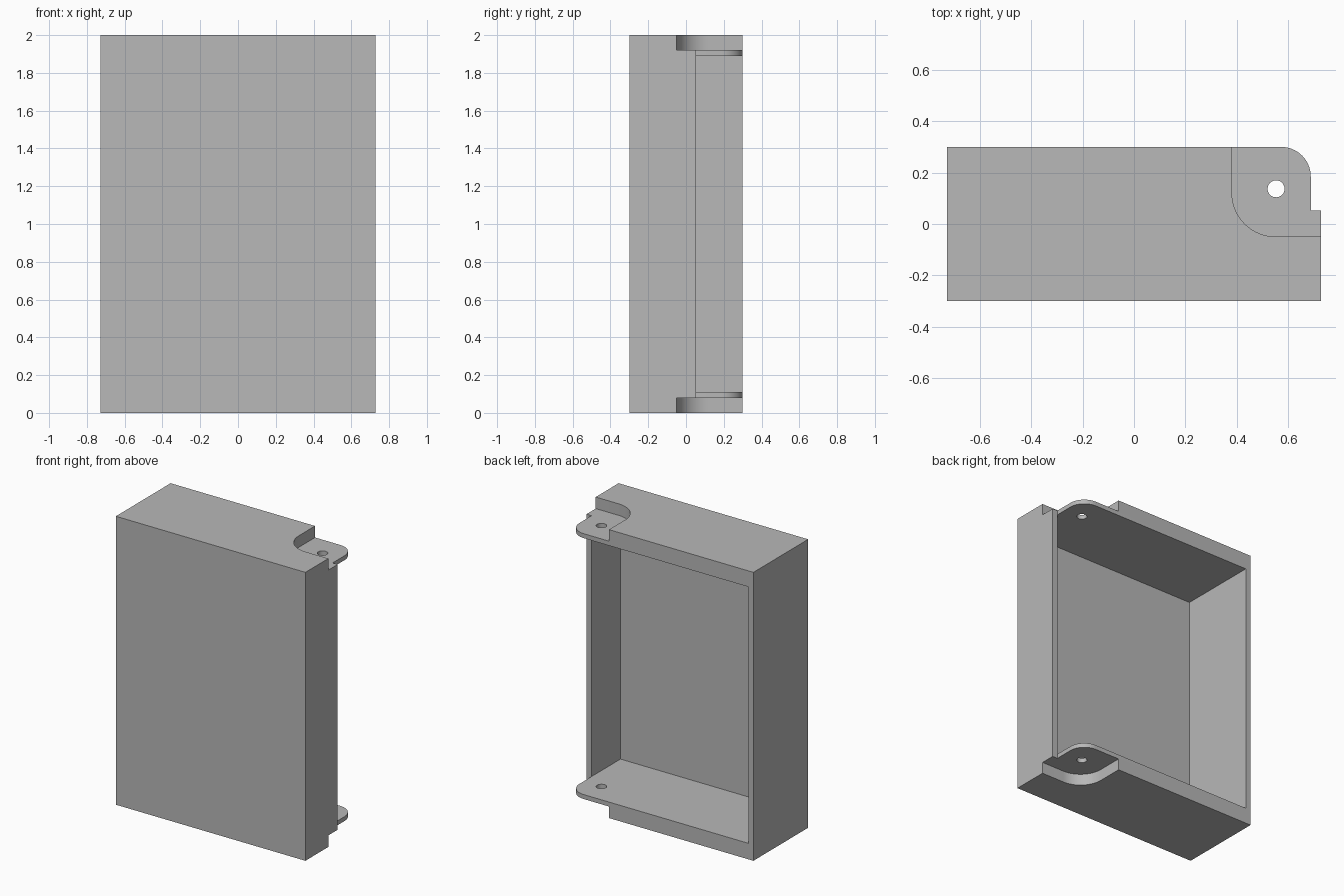
import bpy, bmesh, math

HX, HY, H = 0.727, 0.30, 2.0      # half width, half depth, height
WALL, LIP = 0.039, 0.111          # side wall and end wall thickness
NOTCH_Y = 0.053                   # where the hinge-side wall stops
POCKET = 0.08                     # depth of the hinge pockets
INNER = HX - WALL

cube = bpy.data.objects.get("Cube")
if cube:
    bpy.data.objects.remove(cube, do_unlink=True)

grey = bpy.data.materials.new("plain grey")
grey.use_nodes = True
grey.diffuse_color = (0.48, 0.48, 0.48, 1)
grey.node_tree.nodes["Principled BSDF"].inputs["Base Color"].default_value = grey.diffuse_color


def arc(cx, cy, r, start, end, steps=16):
    """Points along an arc, angles in degrees."""
    angles = [math.radians(start + (end - start) * i / steps) for i in range(steps + 1)]
    return [(cx + r * math.cos(a), cy + r * math.sin(a)) for a in angles]


def prism(name, outline, z0, z1):
    """Extrude a plan outline from z0 to z1."""
    bm = bmesh.new()
    base = bm.faces.new([bm.verts.new((x, y, z0)) for x, y in outline])
    up = bmesh.ops.extrude_face_region(bm, geom=[base])
    bmesh.ops.translate(bm, vec=(0, 0, z1 - z0),
                        verts=[v for v in up["geom"] if isinstance(v, bmesh.types.BMVert)])
    bmesh.ops.recalc_face_normals(bm, faces=bm.faces)
    mesh = bpy.data.meshes.new(name)
    bm.to_mesh(mesh)
    bm.free()
    mesh.materials.append(grey)
    obj = bpy.data.objects.new(name, mesh)
    bpy.context.collection.objects.link(obj)
    return obj


# Door body: plan with a stepped side and a rounded hinge corner
R = 0.115
body = prism("door_shell",
             [(-HX, -HY), (HX, -HY), (HX, NOTCH_Y), (INNER, NOTCH_Y)]
             + arc(INNER - R, HY - R, R, 0, 90) + [(-HX, HY)], 0, H)

# Cavity, open at the back and beside the hinge tabs
cavity = prism("cavity_cutter",
               [(-INNER, -HY + 0.035), (INNER, -HY + 0.035), (INNER, NOTCH_Y),
                (1, NOTCH_Y), (1, 0.5), (-INNER, 0.5)], LIP, H - LIP)

# Rounded pockets that leave a thin hinge tab at each end
pocket = [(0.381, 0.5)] + arc(0.551, 0.121, 0.17, 180, 270) + [(1, -0.049), (1, 0.5)]
top_pocket = prism("top_pocket_cutter", pocket, H - POCKET, H + 0.1)
bottom_pocket = prism("bottom_pocket_cutter", pocket, -0.1, POCKET)

# Pin hole through both tabs
pin_hole = prism("pin_hole_cutter", arc(0.553, 0.137, 0.033, 0, 360, 32)[:-1], -0.2, H + 0.2)

bpy.ops.object.select_all(action="DESELECT")
bpy.context.view_layer.objects.active = body
body.select_set(True)
for cutter in (cavity, top_pocket, bottom_pocket, pin_hole):
    cutter.hide_render = True
    mod = body.modifiers.new("cut", "BOOLEAN")
    mod.operation, mod.solver, mod.object = "DIFFERENCE", "EXACT", cutter
    bpy.ops.object.modifier_apply(modifier=mod.name)
    bpy.data.objects.remove(cutter, do_unlink=True)

bpy.ops.object.shade_smooth_by_angle(angle=math.radians(30))
